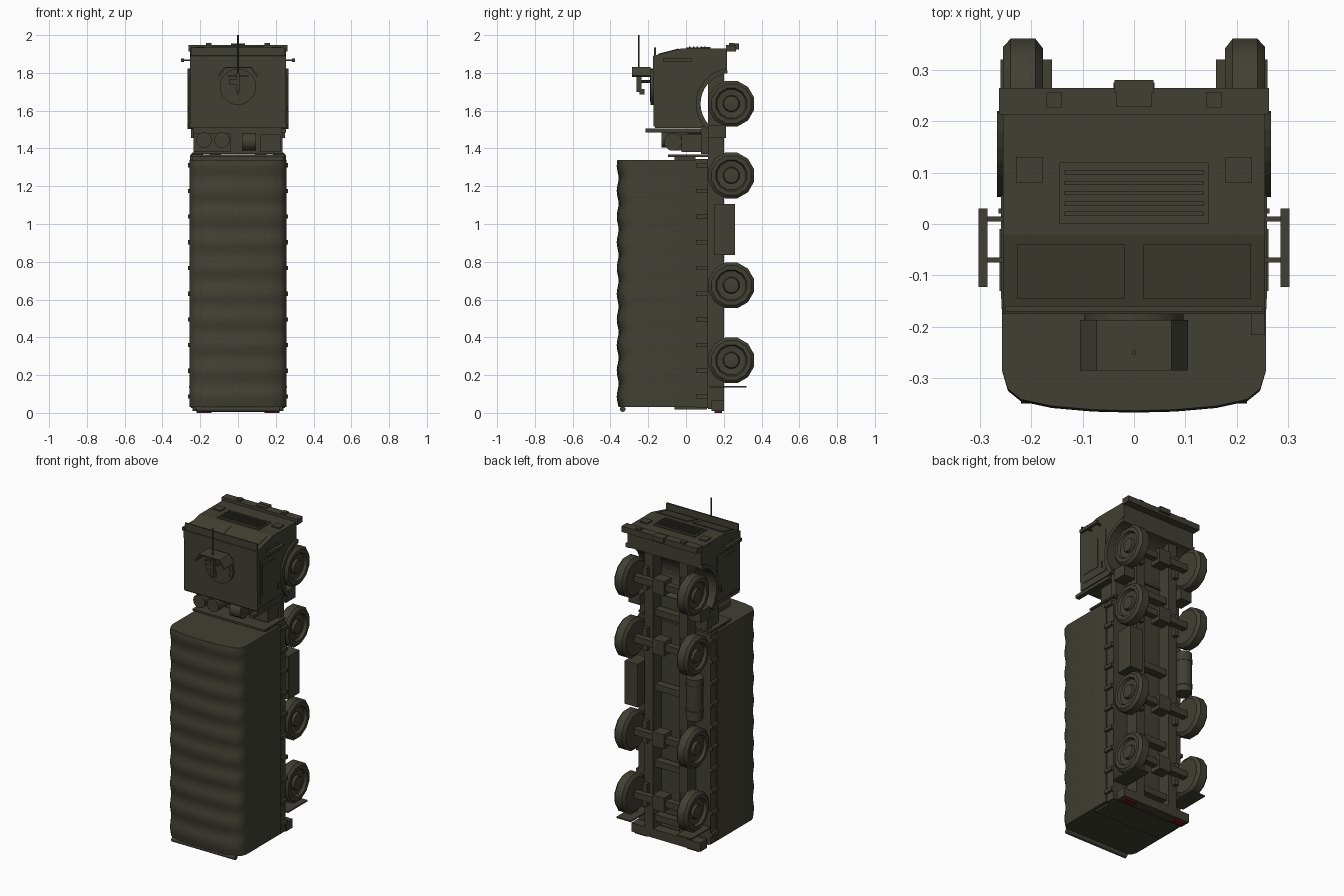
import bpy, bmesh, math
from mathutils import Matrix, Vector

default_cube = bpy.data.objects.get("Cube")
if default_cube:
    bpy.data.objects.remove(default_cube, do_unlink=True)


def material(name, red, green, blue):
    mat = bpy.data.materials.new(name)
    mat.use_nodes = True
    mat.diffuse_color = (red, green, blue, 1)
    shader = mat.node_tree.nodes["Principled BSDF"]
    shader.inputs["Base Color"].default_value = mat.diffuse_color
    shader.inputs["Roughness"].default_value = .9
    return mat


OLIVE = material("olive drab", .052, .051, .034)
RED = material("tail lamp red", .12, .008, .012)


def finish(name, bm, mat=OLIVE, smooth=False):
    """Turn a bmesh into a named object."""
    bmesh.ops.recalc_face_normals(bm, faces=bm.faces)
    mesh = bpy.data.meshes.new(name)
    bm.to_mesh(mesh)
    bm.free()
    mesh.materials.append(mat)
    obj = bpy.data.objects.new(name, mesh)
    bpy.context.collection.objects.link(obj)
    if smooth:
        bpy.ops.object.select_all(action='DESELECT')
        obj.select_set(True)
        bpy.context.view_layer.objects.active = obj
        bpy.ops.object.shade_smooth_by_angle(angle=math.radians(40))
    return obj


def box(name, xs, ys, zs, mat=OLIVE):
    """Box given by its extent on each axis."""
    bm = bmesh.new()
    low, high = (Vector(p) for p in zip(xs, ys, zs))
    place = Matrix.Translation((low + high) / 2) @ Matrix.Diagonal((*(high - low), 1))
    bmesh.ops.create_cube(bm, size=1, matrix=place)
    return finish(name, bm, mat)


def pair(name, xs, ys, zs, mat=OLIVE):
    """Box on the left side and its mirror on the right."""
    box("left_" + name, xs, ys, zs, mat)
    box("right_" + name, (-xs[1], -xs[0]), ys, zs, mat)


def rod(name, start, end, radius, sides=16):
    """Cylinder between two points."""
    bm = bmesh.new()
    start, end = Vector(start), Vector(end)
    axis = end - start
    turn = axis.to_track_quat('Z', 'Y').to_matrix().to_4x4()
    bmesh.ops.create_cone(bm, cap_ends=True, segments=sides, radius1=radius,
                          radius2=radius, depth=axis.length,
                          matrix=Matrix.Translation((start + end) / 2) @ turn)
    return finish(name, bm, smooth=True)


def loft(name, rings, smooth=False, closed=False):
    """Skin a list of equal-length closed rings; cap the ends unless closed."""
    bm = bmesh.new()
    loops = [[bm.verts.new(p) for p in ring] for ring in rings]
    joins = list(zip(loops, loops[1:]))
    if closed:
        joins.append((loops[-1], loops[0]))
    else:
        bm.faces.new(loops[0])
        bm.faces.new(loops[-1])
    for a, b in joins:
        for i in range(len(a)):
            bm.faces.new((a[i - 1], a[i], b[i], b[i - 1]))
    return finish(name, bm, smooth=smooth)


AXLES = {"front": 1.637, "second": 1.257, "third": .675, "rear": .278}
AXLE_Y = .24


def wheel(name, side, z):
    """Lathed tyre, rim and hub."""
    profile = [(.05, .18), (.105, .177), (.125, .192), (.125, .24), (.108, .255),
               (.085, .255), (.078, .238), (.045, .234), (.04, .25), (.012, .254)]
    rings = []
    for radius, x in profile:
        angles = [math.tau * (i + .5) / 12 for i in range(12)]
        rings.append([(side * x, AXLE_Y + radius * math.cos(a), z + radius * math.sin(a))
                      for a in angles])
    loft(name, rings, smooth=True)


# Wheels, axles, differentials and springs
for label, z in AXLES.items():
    wheel(label + "_left_wheel", 1, z)
    wheel(label + "_right_wheel", -1, z)
    box(label + "_axle", (-.2, .2), (.22, .26), (z - .02, z + .02))
    box(label + "_differential", (-.04, .04), (.2, .275), (z - .045, z + .045))
    pair(label + "_spring", (.115, .145), (.195, .225), (z - .07, z + .07))

# Chassis
pair("frame_rail", (.09, .15), (.116, .2), (.02, 1.9))
for z in (.13, .47, .95, 1.42):
    box("frame_crossmember", (-.1, .1), (.13, .18), (z - .02, z + .02))
box("rear_crossmember", (-.24, .24), (.135, .2), (.01, .065))
pair("tail_lamp", (.14, .22), (.15, .19), (0, .01), RED)
pair("mud_flap", (.16, .26), (.125, .32), (.135, .143))
box("storage_box", (.155, .245), (.15, .26), (.835, 1.105))
rod("air_tank", (-.2, .2, .84), (-.2, .2, 1.1), .05)
for z in (.89, 1.05):
    rod("tank_strap", (-.2, .2, z - .01), (-.2, .2, z + .01), .053)

# Canvas cover, rippled by its hoops
half = [(.257, .06), (.257, -.285), (.245, -.32), (.22, -.34), (.16, -.353), (.08, -.36)]
section = half + [(0, -.362)] + [(-x, y) for x, y in reversed(half)]
rings = []
steps = 72
for i in range(steps + 1):
    z = .03 + 1.31 * i / steps
    ripple = .005 * math.cos(math.tau * (z - .087) / .136)
    rings.append([(x, y - ripple * (y < -.3), z) for x, y in section])
loft("canvas_cover", rings, smooth=True)
rod("rolled_rear_flap", (-.22, -.335, .02), (.22, -.335, .02), .015, 10)

# Cargo bed
box("cargo_bed", (-.25, .25), (.05, .116), (.025, 1.345))
box("tailgate", (-.235, .235), (-.06, .112), (.018, .032))
box("bed_front_board", (-.25, .25), (-.095, .116), (1.355, 1.367))
box("bed_front_sill", (-.24, .24), (-.06, .05), (1.335, 1.357))
for i in range(10):
    z = .087 + .136 * i
    pair("side_bracket", (.25, .266), (.053, .116), (z - .011, z + .011))

# Equipment between cab and bed
box("equipment_deck", (-.235, .235), (.08, .12), (1.37, 1.52))
for x in (-.18, -.085):
    rod("air_cleaner", (x, -.13, 1.445), (x, .085, 1.445), .041, 20)
rod("filter_drum", (.02, -.07, 1.435), (.095, -.07, 1.435), .047, 20)
box("drum_stand", (.03, .085), (-.07, .09), (1.39, 1.475))
box("battery_box", (.12, .225), (-.025, .09), (1.38, 1.475))
box("tool_box", (-.235, -.04), (.01, .09), (1.38, 1.48))
box("intake_snorkel", (.228, .255), (-.215, .08), (1.485, 1.505))
pair("cab_step", (.17, .25), (.12, .212), (1.455, 1.525))

# Cab, with the wheel arch in its side profile
def arch(radius, first, last, count=12):
    angles = [math.radians(first + (last - first) * i / count) for i in range(count + 1)]
    return [(AXLE_Y + radius * math.cos(a), AXLES["front"] + radius * math.sin(a))
            for a in angles]


side_profile = [(.075, 1.515), (-.172, 1.515), (-.175, 1.89), (-.02, 1.93), (.217, 1.93)]
side_profile += arch(.165, 98, 228)
loft("cab_body", [[(x, y, z) for y, z in side_profile] for x in (-.255, .255)])
for name, side in (("left", 1), ("right", -1)):
    outline = arch(.188, 97, 225) + arch(.163, 225, 97)
    loft(name + "_wheel_arch", [[(side * x, y, z) for y, z in outline] for x in (.24, .267)])
box("cab_rear_sill", (-.258, .258), (-.165, .08), (1.508, 1.53))
pair("door", (.254, .259), (-.145, .055), (1.55, 1.82))
pair("door_window", (.258, .262), (-.13, -.01), (1.6, 1.79))
pair("door_handle", (.258, .264), (.02, .03), (1.58, 1.62))

# Cab front: windscreens, visor, grille, lamps and bumper
for name, inner, outer in (("left", .018, .228), ("right", -.228, -.018)):
    pane = []
    for lift in (-.002, .004):
        pane.append([(x, y, 1.93 + (y + .02) * .258 + lift)
                     for x, y in ((inner, -.145), (outer, -.145), (outer, -.04), (inner, -.04))])
    loft(name + "_windscreen", pane)
box("sun_visor", (-.25, .25), (-.17, -.16), (1.87, 1.935))
box("front_grille", (-.145, .145), (0, .12), (1.925, 1.935))
for i in range(5):
    y = .02 + .02 * i
    box("grille_slat", (-.135, .135), (y - .004, y + .004), (1.93, 1.939))
pair("headlamp", (.178, .23), (.08, .13), (1.925, 1.937))
box("front_bumper", (-.263, .263), (.213, .265), (1.912, 1.948))
pair("tow_eye", (.14, .17), (.227, .257), (1.945, 1.958))
box("bumper_plate", (-.034, .034), (.228, .255), (1.945, 1.953))
box("tow_coupling", (-.038, .038), (.255, .28), (1.925, 1.955))

# Mirrors
pair("mirror", (.285, .303), (-.123, .03), (1.857, 1.877))
for y in (.01, -.07):
    pair("mirror_arm", (.25, .29), (y - .005, y + .005), (1.862, 1.872))

# Roof hatch, shield and mounted gun
rod("hatch_ring", (0, -.17, 1.727), (0, -.187, 1.727), .096, 24)
rod("hatch_lid", (0, -.18, 1.727), (0, -.191, 1.727), .078, 24)
path = [(-.105, 1.785), (-.073, 1.832), (.073, 1.832), (.105, 1.785)]
inside = [(x * .94, z - .007) for x, z in reversed(path)]
loft("gun_shield", [[(x, y, z) for x, z in path + inside] for y in (-.285, -.187)])
box("gun_receiver", (-.009, .009), (-.262, -.235), (1.7, 1.8))
box("gun_grip", (-.006, .006), (-.245, -.22), (1.685, 1.715))
box("ammunition_box", (-.047, -.009), (-.258, -.235), (1.738, 1.765))
rod("gun_barrel", (0, -.25, 1.78), (0, -.25, 2), .0045, 8)
rod("gun_pintle", (0, -.24, 1.755), (0, -.18, 1.755), .008, 8)
box("gun_cradle", (-.055, .055), (-.245, -.237), (1.78, 1.79))
